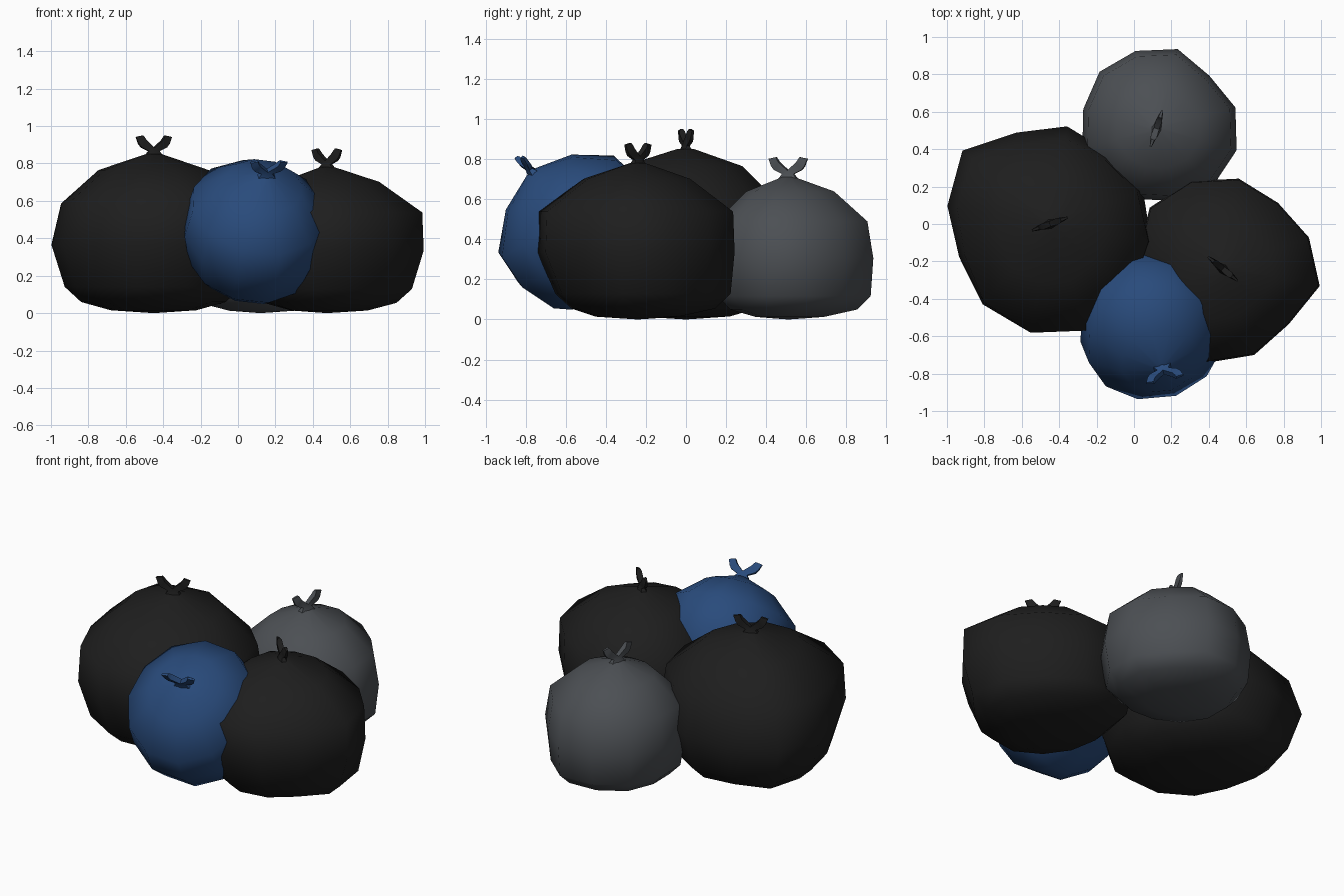
import bpy, bmesh, math
from mathutils import Matrix, Vector

if "Cube" in bpy.data.objects:
    bpy.data.objects.remove(bpy.data.objects["Cube"])


def material(name, rgb):
    m = bpy.data.materials.new(name)
    m.diffuse_color = (*rgb, 1)
    m.use_nodes = True
    m.node_tree.nodes["Principled BSDF"].inputs["Base Color"].default_value = m.diffuse_color
    return m


BLACK = material("black plastic", (0.0130, 0.0130, 0.0130))
GREY = material("grey plastic", (0.072, 0.079, 0.088))
BLUE = material("blue plastic", (0.022, 0.070, 0.200))


def finish(bm, name, mat, matrix):
    bmesh.ops.recalc_face_normals(bm, faces=bm.faces)
    me = bpy.data.meshes.new(name)
    bm.to_mesh(me)
    bm.free()
    me.materials.append(mat)
    ob = bpy.data.objects.new(name, me)
    ob.matrix_world = matrix
    bpy.context.collection.objects.link(ob)
    return ob


# Sagging sack: a 12-sided body with uneven radii and a pinched neck.
# low and high are (width, extra bulge, bulge direction) of the lower and upper rings
def sack(name, mat, matrix, height, radii, phase, low, high):
    profile = [(0.42, 0.018), (low[0] - 0.16, 0.07), (low[0], 0.165), (1.0, 0.43),
               (high[0], 0.69), (0.54, 0.90), (0.08, 1.0)]
    bulges = {1: low, 2: low, 4: high}
    bm = bmesh.new()
    n = len(radii)
    rings = []
    for i, (f, h) in enumerate(profile):
        ring = []
        for k, r in enumerate(radii):
            a = math.radians(phase) + math.tau * k / n
            g = f
            if i in bulges:
                g += bulges[i][1] * math.cos(a - math.radians(bulges[i][2]))
            ring.append(bm.verts.new((r * g * math.cos(a), r * g * math.sin(a), h * height)))
        rings.append(ring)
    for a, b in zip(rings, rings[1:]):
        for k in range(n):
            j = (k + 1) % n
            bm.faces.new((a[k], a[j], b[j], b[k]))
    for ring, z in ((rings[0], 0.0), (rings[-1], height * 1.005)):
        tip = bm.verts.new((0, 0, z))
        for k in range(n):
            bm.faces.new((ring[k], ring[(k + 1) % n], tip))
    for f in bm.faces:
        f.smooth = True
    finish(bm, name, mat, matrix)


# Knotted tie: two flared ears, each a chain of thick cross-sections
def tie(name, mat, matrix):
    # (outer x, outer z, inner x, inner z, half thickness)
    sections = [(0.050, -0.012, 0.0, -0.012, 0.030), (0.030, 0.016, 0.0, 0.034, 0.015),
                (0.072, 0.036, 0.046, 0.074, 0.017), (0.088, 0.056, 0.056, 0.090, 0.014),
                (0.102, 0.092, 0.062, 0.100, 0.008)]
    bm = bmesh.new()
    for s in (-1, 1):
        rings = []
        for ox, oz, ix, iz, t in sections:
            o, i = Vector((s * ox, 0, oz)), Vector((s * ix, 0, iz))
            y = Vector((0, t, 0))
            rings.append([bm.verts.new(p) for p in (o - y * 0.6, i - y, i + y, o + y * 0.6)])
        for a, b in zip(rings, rings[1:]):
            for k in range(4):
                j = (k + 1) % 4
                # no wall inside the knot, where the two ears join
                if k == 1 and a is rings[0]:
                    continue
                bm.faces.new((a[k], a[j], b[j], b[k]))
        bm.faces.new(rings[-1])
    bmesh.ops.remove_doubles(bm, verts=bm.verts, dist=0.0005)
    ob = finish(bm, name, mat, matrix)
    bpy.context.view_layer.objects.active = ob
    ob.select_set(True)
    bpy.ops.object.shade_smooth_by_angle(angle=math.radians(35))
    ob.select_set(False)


def bag(name, mat, matrix, height, radii, phase, low, high, tie_angle):
    sack(name + "_sack", mat, matrix, height, radii, phase, low, high)
    top = Matrix.Translation((0, 0, height)) @ Matrix.Rotation(math.radians(tie_angle), 4, 'Z')
    tie(name + "_tie", mat, matrix @ top)


# Three bags standing on the ground
bag("large_black_bag", BLACK, Matrix.Translation((-0.45, 0, 0)), 0.85,
    [.53, .50, .53, .52, .61, .556, .516, .56, .59, .60, .57, .55], 20,
    (0.87, 0, 0), (0.94, 0.07, 290), 20)
bag("small_black_bag", BLACK, Matrix.Translation((0.475, -0.24, 0)), 0.78,
    [.49, .46, .49, .50, .51, .46, .46, .48, .51, .49, .46, .526], 20,
    (0.89, 0.07, 90), (0.985, 0, 0), -39)
bag("grey_bag", GREY, Matrix.Translation((0.12, 0.51, 0)), 0.71,
    [.437, .40, .44, .43, .43, .405, .41, .40, .39, .40, .43, .444], 15,
    (0.94, 0.03, 90), (0.93, 0, 0), 72)

# Blue bag leaning forward on top of the black ones
axis_turn = Matrix.Rotation(math.radians(40), 4, 'X') @ Matrix.Rotation(math.radians(8), 4, 'Y')
bag("blue_bag", BLUE, Matrix.Translation((0.055, -0.325, 0.205)) @ axis_turn, 0.70,
    [.38, .38, .395, .40, .40, .395, .40, .41, .42, .42, .40, .38], 15,
    (0.87, 0, 0), (0.95, 0, 0), 10)
